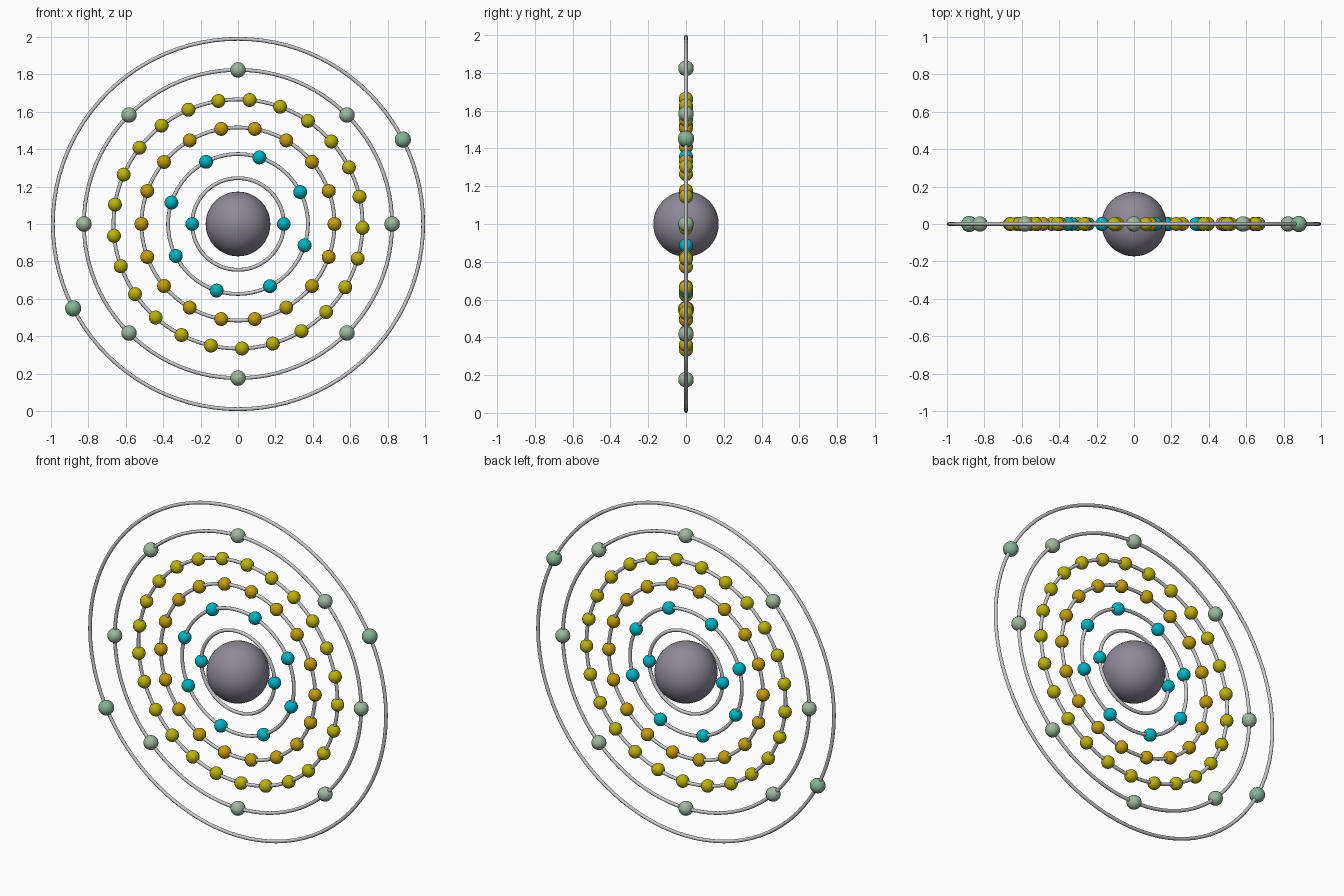
import bpy
from math import sin, cos, radians, pi

if "Cube" in bpy.data.objects:
    bpy.data.objects.remove(bpy.data.objects["Cube"])

TUBE = 0.01


def material(name, rgb):
    m = bpy.data.materials.new(name)
    m.diffuse_color = (*rgb, 1)
    m.use_nodes = True
    m.node_tree.nodes["Principled BSDF"].inputs["Base Color"].default_value = m.diffuse_color
    return m


def sphere(name, loc, radius, mat, segs, rings):
    bpy.ops.mesh.primitive_uv_sphere_add(segments=segs, ring_count=rings, radius=radius, location=loc)
    ob = bpy.context.object
    ob.name = name
    ob.data.materials.append(mat)
    bpy.ops.object.shade_smooth()
    return ob


# central nucleus
sphere("nucleus", (0, 0, 1), 0.173, material("nucleus_grey", (0.27, 0.25, 0.31)), 48, 24)

cyan = material("cyan", (0.0, 0.45, 0.53))
gold = material("gold", (0.55, 0.34, 0.005))
yellow = material("yellow", (0.50, 0.44, 0.005))
sage = material("sage", (0.34, 0.48, 0.34))
green = material("green", (0.23, 0.46, 0.30))

# shells: ring radius, electron count, first angle, electron radius, colour
shells = [
    (0.245, 2, 0, 0.036, cyan),
    (0.374, 8, 27.2, 0.037, cyan),
    (0.516, 18, 0, 0.037, gold),
    (0.666, 25, -1.75, 0.037, yellow),
    (0.824, 8, 0, 0.041, sage),
    (0.990, 2, 27.1, 0.043, green),
]

for i, (r, count, start, size, mat) in enumerate(shells, 1):
    # upright orbit ring
    bpy.ops.mesh.primitive_torus_add(location=(0, 0, 1), rotation=(pi / 2, 0, 0),
                                     major_radius=r, minor_radius=TUBE,
                                     major_segments=96, minor_segments=12)
    bpy.context.object.name = f"orbit_ring_{i}"
    bpy.ops.object.shade_smooth()
    # evenly spaced electrons on the ring
    for k in range(count):
        a = radians(start + 360 * k / count)
        sphere(f"electron_{i}_{k + 1}", (r * cos(a), 0, 1 + r * sin(a)), size, mat, 24, 16)
